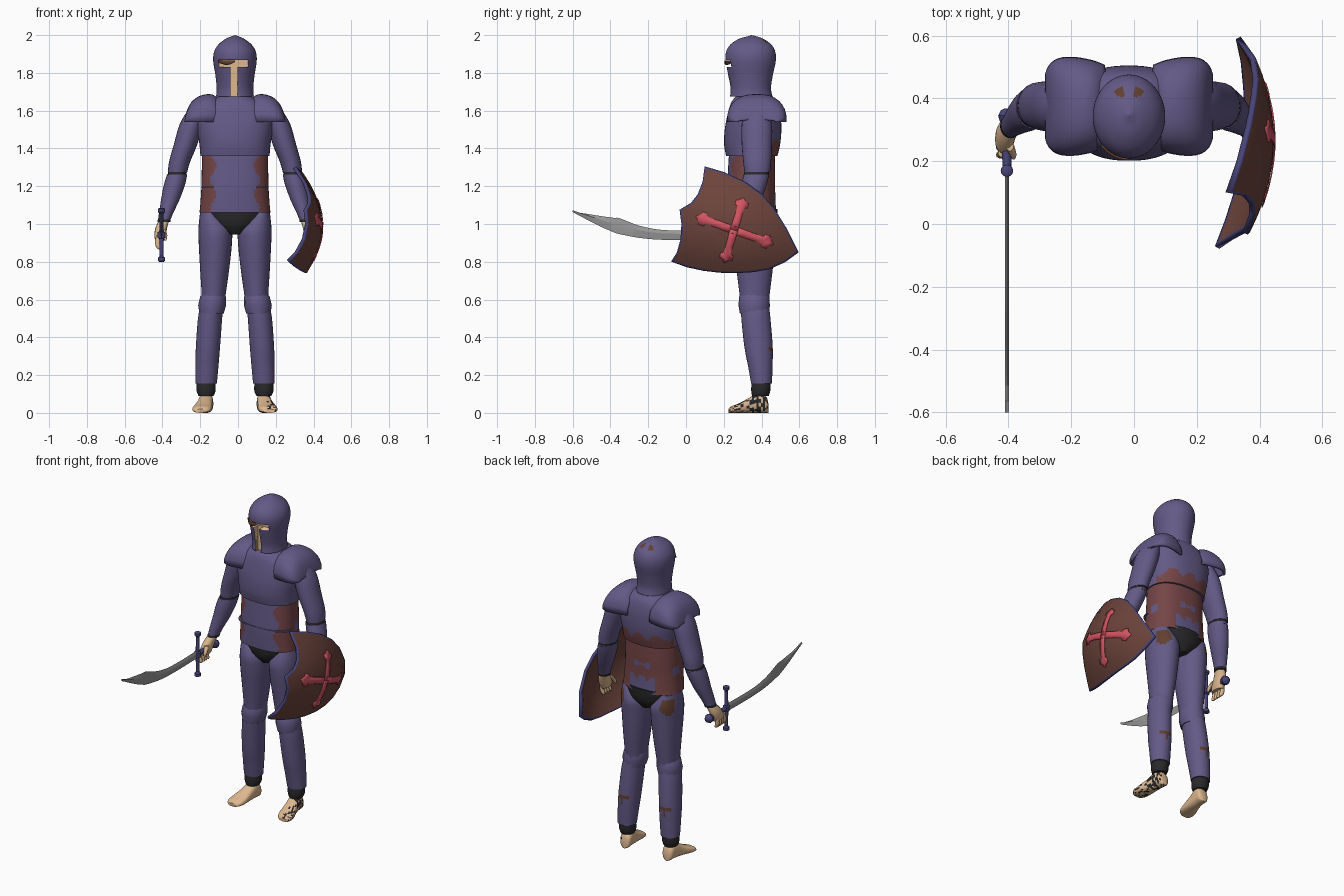
import bpy, bmesh, random
from math import sin, cos, pi, copysign
from mathutils import Vector

random.seed(4)
CX = -0.016   # body centre line
BY = 0.365    # body depth centre

if "Cube" in bpy.data.objects:
    bpy.data.objects.remove(bpy.data.objects["Cube"], do_unlink=True)


def material(name, r, g, b):
    m = bpy.data.materials.new(name)
    m.use_nodes = True
    m.diffuse_color = (r, g, b, 1)
    node = next(n for n in m.node_tree.nodes if n.type == 'BSDF_PRINCIPLED')
    node.inputs["Base Color"].default_value = (r, g, b, 1)
    node.inputs["Roughness"].default_value = 0.8
    return m


STEEL = material("violet steel", .127, .102, .242)
TUNIC = material("worn red cloth", .18, .06, .062)
HIDE = material("shield brown", .15, .057, .044)
CROSS = material("cross red", .66, .09, .125)
SKIN = material("skin", .73, .48, .28)
BLACK = material("dark cloth", .022, .022, .024)
BLADE = material("blade grey", .32, .32, .32)
TRIM = material("blue trim", .065, .058, .19)
RUST = material("rust", .12, .05, .03)


def smooth(rows, k):
    """Catmull-Rom refinement of a list of equal-length tuples."""
    out = []
    for i in range(len(rows) - 1):
        a, b, c, d = rows[max(i - 1, 0)], rows[i], rows[i + 1], rows[min(i + 2, len(rows) - 1)]
        for j in range(k):
            t = j / k
            out.append(tuple(q + .5 * t * (r - p + t * (2 * p - 5 * q + 4 * r - s + t * (3 * (q - r) + s - p)))
                             for p, q, r, s in zip(a, b, c, d)))
    return out + [rows[-1]]


def sheet(name, rows, mats, rule=None, closed=True, caps=True, thick=0, angle=40):
    """Mesh through rows of points, optionally closed round and capped."""
    bm = bmesh.new()
    vs = [[bm.verts.new(p) for p in row] for row in rows]
    n = len(rows[0])
    for a, b in zip(vs, vs[1:]):
        for i in range(n if closed else n - 1):
            j = (i + 1) % n
            bm.faces.new((a[i], a[j], b[j], b[i]))
    if closed and caps:
        bm.faces.new(vs[0])
        bm.faces.new(vs[-1])
    bmesh.ops.remove_doubles(bm, verts=bm.verts, dist=.0002)
    bmesh.ops.recalc_face_normals(bm, faces=bm.faces)
    if rule:
        for f in bm.faces:
            f.material_index = int(rule(f.calc_center_median()))
    me = bpy.data.meshes.new(name)
    bm.to_mesh(me)
    bm.free()
    ob = bpy.data.objects.new(name, me)
    bpy.context.collection.objects.link(ob)
    for m in mats:
        me.materials.append(m)
    bpy.ops.object.select_all(action='DESELECT')
    ob.select_set(True)
    bpy.context.view_layer.objects.active = ob
    bpy.ops.object.shade_smooth_by_angle(angle=angle * pi / 180)
    if thick:
        mod = ob.modifiers.new("thickness", 'SOLIDIFY')
        mod.thickness, mod.offset = thick, 0
    return ob


def ring(x, y, z, rx, ry, n=24, e=1.0):
    def p(v):
        return copysign(abs(v) ** e, v)
    return [(x + rx * p(cos(2 * pi * i / n)), y + ry * p(sin(2 * pi * i / n)), z) for i in range(n)]


def loft(name, stations, mats, rule=None, s=1, n=24, k=3, e=1.0):
    """Stations are (offset from centre line, y, z, half width, half depth)."""
    rows = [ring(CX + s * d, y, z, max(rx, .002), max(ry, .002), n, e)
            for d, y, z, rx, ry in smooth(stations, k)]
    return sheet(name, rows, mats, rule)


def body(rows):
    """Stations from (z, half width, front y, back y)."""
    return [(0, (f + b) / 2, z, w, (b - f) / 2) for z, w, f, b in rows]


def box(name, lo, hi, mats, rule=None):
    rows = [[(x, y, z) for x, y in ((lo[0], lo[1]), (hi[0], lo[1]), (hi[0], hi[1]), (lo[0], hi[1]))]
            for z in (lo[2], hi[2])]
    return sheet(name, rows, mats, rule)


# Helmet with a T-shaped opening showing the face
def helmet_rule(c):
    return 2 * any(abs(c.x - x) < .013 and abs(c.y - .42) < .014 and c.z > 1.9 for x in (-.046, .014))


helmet = loft("helmet", body([(1.675, .1, .232, .458), (1.72, .097, .235, .45), (1.79, .104, .222, .46),
                              (1.86, .115, .21, .475), (1.91, .111, .212, .473), (1.95, .088, .235, .452),
                              (1.98, .05, .28, .41), (1.993, .02, .325, .375), (2.0, .001, .345, .347)]),
              [STEEL, SKIN, RUST], helmet_rule, n=48, k=4)
cutters = [box("eye_cutter", (-.1, .1, 1.832), (.052, .265, 1.868), [STEEL, SKIN], lambda c: 1),
           box("nose_cutter", (-.04, .1, 1.6), (-.002, .262, 1.85), [STEEL, SKIN], lambda c: 1)]
bpy.context.view_layer.objects.active = helmet
for cut in cutters:
    cut.hide_render = True
    mod = helmet.modifiers.new("opening", 'BOOLEAN')
    mod.operation, mod.solver, mod.object = 'DIFFERENCE', 'EXACT', cut
    bpy.ops.object.modifier_apply(modifier=mod.name)
    bpy.data.objects.remove(cut, do_unlink=True)
visor = []
for i in range(9):
    d = -.088 + .011 * i
    y = .342 - .136 * (1 - (d / .118) ** 2) ** .5
    visor.append([(CX + d, y, 1.858 - .016 * sin(pi * i / 8)), (CX + d, y, 1.866)])
sheet("visor_rust", visor, [RUST], closed=False, thick=.006)
loft("neck", [(0, .36, 1.6, .075, .08), (0, .35, 1.75, .07, .075)], [SKIN])

# Torso
loft("chest_plate", body([(1.36, .183, .212, .484), (1.42, .188, .202, .498), (1.5, .2, .205, .505),
                          (1.58, .2, .22, .5), (1.64, .15, .238, .485), (1.675, .09, .262, .46)]),
     [STEEL, TUNIC], lambda c: c.y > .4 and c.z < 1.4 + .05 * abs(sin((c.x - CX) * 28 + 1.5)),
     n=64, k=6, e=.85)


def tunic_rule(c):
    d = abs(c.x - CX)
    if c.y < .33:
        return d > .115 + .018 * sin(c.z * 42)
    if c.y < .4:
        return c.y < .345 or sin(c.z * 30) > -.8
    notch = d < .085 and c.z < 1.15 + .012 * cos(d * 90)
    tear = d < .06 and abs(c.z - 1.235) < .015 + .01 * sin(c.x * 80)
    return not (notch or tear)


loft("tunic", body([(1.38, .175, .228, .47), (1.28, .176, .222, .472), (1.19, .178, .218, .472),
                    (1.1, .184, .22, .475), (1.06, .188, .222, .478)]),
     [STEEL, TUNIC], tunic_rule, n=72, k=7, e=.85)
loft("belt_ridge", body([(1.192, .179, .2155, .4), (1.2, .178, .2155, .4)]), [STEEL], n=48, k=1, e=.85)
loft("loincloth", [(0, BY, 1.08, .172, .12), (0, BY, 1.0, .14, .112), (0, BY, .945, .04, .08)], [BLACK])

# Limbs and armour, once for each side
for s, side in ((-1, "right"), (1, "left")):
    pad = []
    for d, top, half in smooth([(.08, 1.64, .125), (.12, 1.678, .14), (.18, 1.672, .15), (.225, 1.64, .145),
                                (.25, 1.59, .125), (.26, 1.55, .1)], 3):
        arc = [pi * (i / 16 - .5) for i in range(17)]
        pad.append([(CX + s * d, .375 + half * copysign(abs(sin(a)) ** .8, a),
                     1.54 + (top - 1.54) * max(cos(a), 0) ** .75) for a in arc])
    sheet(side + "_shoulder_pad", pad, [STEEL], closed=False, thick=.016)

    loft(side + "_upper_arm", [(.2, .372, 1.61, .045, .06), (.23, .375, 1.53, .062, .08), (.262, .375, 1.42, .062, .08),
                               (.293, .377, 1.33, .056, .074), (.304, .377, 1.275, .051, .068)], [STEEL], s=s)
    loft(side + "_elbow_band", [(.302, .376, 1.285, .049, .066), (.309, .372, 1.25, .05, .066)], [BLACK], s=s, k=1)
    loft(side + "_forearm", [(.306, .372, 1.262, .053, .068), (.32, .362, 1.21, .056, .066), (.342, .345, 1.13, .049, .055),
                             (.364, .325, 1.06, .038, .044), (.375, .315, 1.02, .033, .038)], [STEEL], s=s)
    loft(side + "_wrist_band", [(.374, .316, 1.024, .034, .039), (.377, .312, 1.01, .034, .039)], [BLACK], s=s, k=1)
    loft(side + "_palm", [(.375, .313, 1.02, .027, .032), (.39, .292, .98, .031, .044),
                          (.397, .27, .935, .03, .05), (.397, .262, .91, .022, .044)], [SKIN], s=s, n=16)
    for i in range(4):
        y = .225 + .023 * i
        loft(f"{side}_finger_{i + 1}", [(.402, y, .94, .015, .013), (.41, y - .004, .9, .014, .012),
                                        (.402, y - .006, .872, .012, .011), (.396, y - .006, .864, .002, .002)],
             [SKIN], s=s, n=10, k=2)
    loft(side + "_thumb", [(.38, .25, .97, .013, .018), (.37, .222, .94, .012, .014), (.368, .21, .912, .004, .004)],
         [SKIN], s=s, n=10, k=2)

    def thigh_rule(c):
        return (c - Vector((CX + s * .165, .44, .99))).length < .05

    def shin_rule(c):
        return (c - Vector((CX + s * .15, .455, .34))).length < .03 + .012 * sin(c.z * 150)

    loft(side + "_thigh", [(.135, BY, 1.06, .05, .08), (.107, .362, .98, .086, .113), (.104, .36, .9, .088, .112),
                           (.108, .363, .75, .076, .095), (.113, .363, .62, .063, .079), (.116, .363, .55, .06, .074)],
         [STEEL, RUST], thigh_rule, s=s, n=32, k=5)
    loft(side + "_knee_guard", [(.113, .362, .635, .055, .07), (.116, .361, .615, .068, .08), (.121, .361, .57, .074, .083),
                                (.124, .363, .525, .064, .078)], [STEEL], s=s, n=12, k=1)
    loft(side + "_shin", [(.122, .365, .57, .06, .074), (.132, .37, .5, .064, .077), (.143, .384, .35, .064, .075),
                          (.149, .394, .24, .061, .064), (.153, .4, .155, .057, .055)],
         [STEEL, RUST], shin_rule, s=s, n=32, k=6)
    loft(side + "_ankle_wrap", [(.153, .398, .17, .049, .05), (.153, .396, .12, .051, .051), (.153, .394, .09, .04, .044)],
         [BLACK], s=s)
    foot = []
    for y, d, w, h in smooth([(.437, .15, .015, .045), (.425, .15, .034, .085), (.385, .153, .037, .108),
                              (.335, .16, .041, .08), (.275, .172, .05, .048), (.24, .178, .046, .035),
                              (.224, .181, .03, .02)], 4):
        foot.append([(CX + s * d + w * cos(2 * pi * i / 24), y, h / 2 + h / 2 * copysign(abs(sin(2 * pi * i / 24)) ** .7,
                                                                                     sin(2 * pi * i / 24)))
                     for i in range(24)])
    sheet(side + "_foot", foot, [SKIN, BLACK],
          lambda c: s > 0 and (c.x > .155 or c.z < .01) and random.random() < .45)


# Shield: a domed surface over (y, z)
def dome(y, z, lift=0.0):
    y0, z0 = y - .27, z - .99
    u, v = .95 * y0 - .3 * z0, .3 * y0 + .95 * z0
    return (.437 + lift - .85 * u * u - 1.4 * v * v, y, z)


outline = [(.1, 1.3), (.2, 1.27), (.31, 1.22), (.4, 1.155), (.465, 1.08), (.53, .975), (.593, .852), (.52, .8),
           (.44, .765), (.36, .75), (.27, .745), (.18, .747), (.095, .757), (.01, .775), (-.075, .805), (-.045, .85),
           (-.025, .92), (-.02, 1.0), (-.03, 1.075), (.03, 1.11), (.065, 1.155), (.09, 1.22)]
my, mz = .25, .98
disc = [[dome(my + t * (y - my), mz + t * (z - mz)) for y, z in outline]
        for t in (0, .2, .4, .6, .8, .965, 1)]
band = [dome(my + .966 * (y - my), mz + .966 * (z - mz)) for y, z in outline]
shield = sheet("shield", disc, [HIDE, TRIM], caps=False, thick=.018)
for f in list(shield.data.polygons)[-len(outline):]:
    f.material_index = 1

# Cross with flared ends, lying on the shield
hub = Vector((.254, .968))
for i, end in enumerate([(.053, 1.04), (.462, .893), (.305, 1.137), (.204, .795)]):
    arm = Vector(end) - hub
    across = Vector((-arm.y, arm.x)).normalized()
    rows = []
    for t, w in ((0, .021), (.25, .02), (.5, .019), (.72, .019), (.74, .034), (.88, .036), (.89, .022), (1, .002)):
        p = hub + arm * t
        rows.append([dome(*(p + across * w * q), .0125 + .0005 * (i > 1)) for q in (-1, 0, 1)])
    sheet(f"cross_arm_{i + 1}", rows, [CROSS], closed=False, thick=.004)

# Curved sword held forward in the right hand
SX, SZ = -.405, .942
edges = smooth([(.17, .968, .918), (0, .965, .915), (-.14, .97, .917), (-.25, .992, .927), (-.35, 1.03, .946),
                (-.385, 1.033, .957), (-.47, 1.045, .995), (-.6, 1.066, 1.063)], 3)
sheet("sword_blade", [[(SX, y, a), (SX + .006, y, (a + b) / 2 + .008), (SX, y, b), (SX - .006, y, (a + b) / 2 + .008)]
                      for y, a, b in edges], [BLADE], angle=20)
sheet("sword_guard", [ring(SX, .17, SZ + z, r, r, 12) for z, r in
                      ((-.142, .012), (-.138, .019), (-.12, .018), (-.112, .01), (-.02, .012), (-.015, .02),
                       (.015, .02), (.02, .012), (.112, .01), (.12, .018), (.138, .019), (.142, .012))], [TRIM])
sheet("sword_grip", [[(SX + r * cos(pi * i / 6), y, SZ + r * sin(pi * i / 6)) for i in range(12)] for y, r in
                     ((.17, .014), (.25, .016), (.32, .013), (.325, .022), (.345, .028), (.362, .02), (.368, .008))],
      [TRIM])
